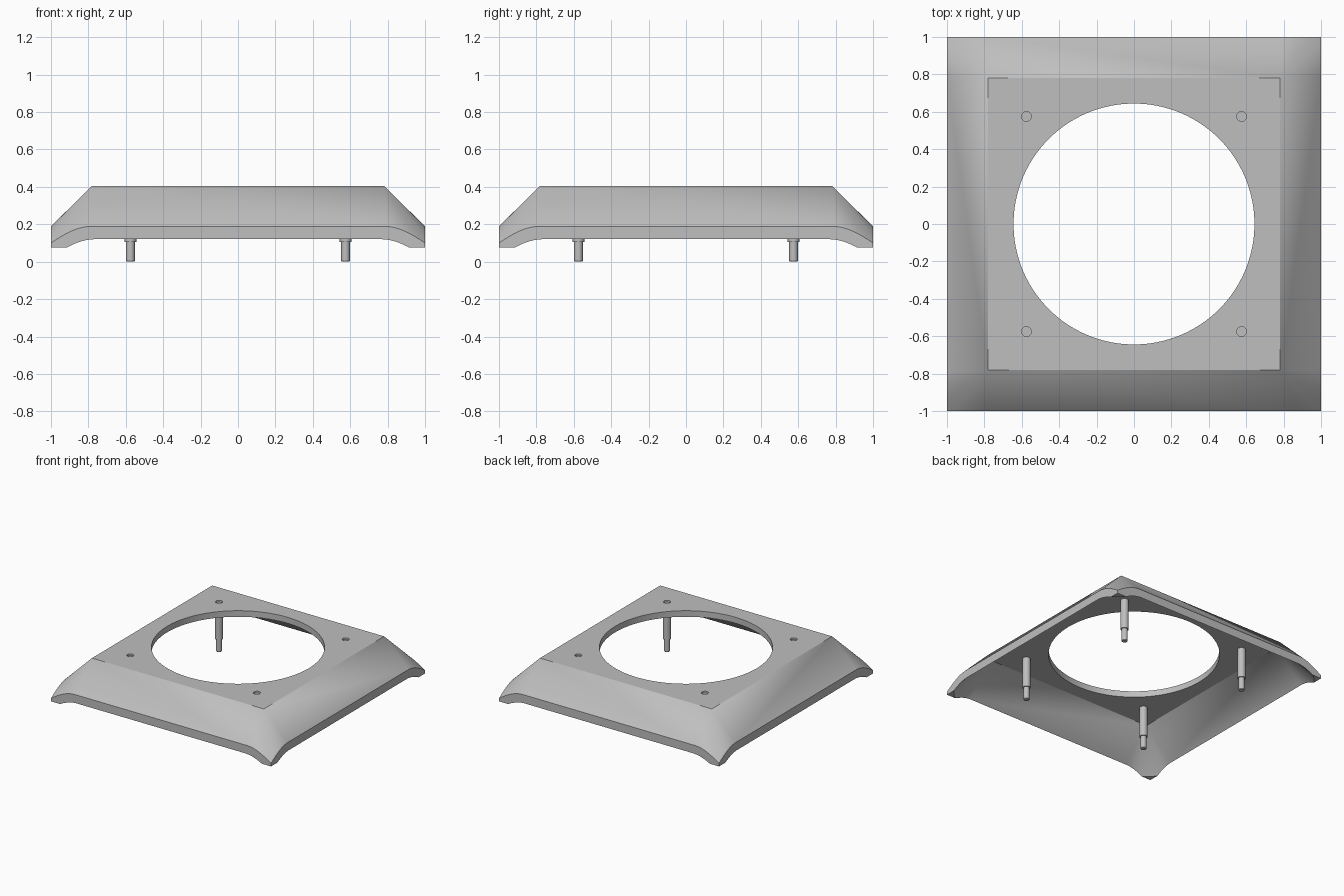
import bpy, bmesh, math
from math import pi, cos, sin

cube = bpy.data.objects.get("Cube")
if cube:
    bpy.data.objects.remove(cube, do_unlink=True)

SLOPE = 0.986        # fall of the sloping skirt
PIN = 0.575          # pin offset from the centre

grey = bpy.data.materials.new("plain grey")
grey.use_nodes = True
colour = (0.52, 0.52, 0.52, 1)
grey.diffuse_color = colour
grey.node_tree.nodes["Principled BSDF"].inputs["Base Color"].default_value = colour


def make_object(name, bm):
    bmesh.ops.recalc_face_normals(bm, faces=bm.faces)
    mesh = bpy.data.meshes.new(name)
    bm.to_mesh(mesh)
    bm.free()
    mesh.materials.append(grey)
    obj = bpy.data.objects.new(name, mesh)
    bpy.context.collection.objects.link(obj)
    return obj


def shade(obj):
    bpy.ops.object.select_all(action='DESELECT')
    obj.select_set(True)
    bpy.context.view_layer.objects.active = obj
    bpy.ops.object.shade_smooth_by_angle(angle=math.radians(25))


def hipped_block(name, half, top, bottom=-0.1, steps=20):
    """Square top whose sides slope evenly outward, with conical corners."""
    bm = bmesh.new()
    reach = (top - bottom) / SLOPE
    for k in range(4):
        a0 = k * pi / 2
        cx = half * (1 if k in (0, 3) else -1)
        cy = half * (1 if k in (0, 1) else -1)
        bm.verts.new((cx, cy, top))
        for i in range(steps + 1):
            a = a0 + i / steps * pi / 2
            bm.verts.new((cx + reach * cos(a), cy + reach * sin(a), bottom))
    bmesh.ops.convex_hull(bm, input=bm.verts)
    bmesh.ops.dissolve_limit(bm, angle_limit=0.01, verts=bm.verts, edges=bm.edges)
    return make_object(name, bm)


def cylinder(name, radius, low, high, x=0, y=0, sides=32):
    bm = bmesh.new()
    bmesh.ops.create_cone(bm, cap_ends=True, segments=sides, radius1=radius,
                          radius2=radius, depth=high - low)
    bmesh.ops.translate(bm, verts=bm.verts, vec=(x, y, (low + high) / 2))
    return make_object(name, bm)


def box(name, half, low, high):
    bm = bmesh.new()
    bmesh.ops.create_cube(bm, size=1)
    for v in bm.verts:
        v.co = (v.co.x * 2 * half, v.co.y * 2 * half, low if v.co.z < 0 else high)
    return make_object(name, bm)


def revolve(name, profile, x, y, sides=32):
    bm = bmesh.new()
    rings = [[bm.verts.new((x + r * cos(2 * pi * i / sides),
                            y + r * sin(2 * pi * i / sides), z))
              for i in range(sides)] for r, z in profile]
    for a, b in zip(rings, rings[1:]):
        for i in range(sides):
            j = (i + 1) % sides
            bm.faces.new((a[i], a[j], b[j], b[i]))
    bm.faces.new(rings[0])
    bm.faces.new(rings[-1])
    return make_object(name, bm)


# Cover: sloping shell trimmed to a square, hollowed, with a round opening
cover = hipped_block("cover", 0.781, 0.405)
cutters = [(box("trim_box", 1, 0.075, 1), 'INTERSECT'),
           (hipped_block("hollow", 0.762, 0.355), 'DIFFERENCE'),
           (cylinder("opening", 0.644, 0.2, 0.6, sides=128), 'DIFFERENCE')]

corners = [(sx * PIN, sy * PIN) for sx in (-1, 1) for sy in (-1, 1)]
# Shallow round recesses above the pins
for x, y in corners:
    cutters.append((cylinder("recess", 0.026, 0.39, 0.5, x, y), 'DIFFERENCE'))

for cutter, operation in cutters:
    mod = cover.modifiers.new(cutter.name, 'BOOLEAN')
    mod.operation = operation
    mod.solver = 'EXACT'
    mod.object = cutter

# Bake the cuts and drop the cutters
bpy.context.view_layer.update()
graph = bpy.context.evaluated_depsgraph_get()
baked = bpy.data.meshes.new_from_object(cover.evaluated_get(graph))
cover.modifiers.clear()
cover.data = baked
for cutter, _ in cutters:
    bpy.data.objects.remove(cutter, do_unlink=True)
shade(cover)

# Stepped mounting pins
for x, y in corners:
    side = "left" if x > 0 else "right"
    end = "front" if y < 0 else "back"
    pin = revolve(f"{end}_{side}_pin",
                  [(0.031, 0.36), (0.031, 0.105), (0.023, 0.105),
                   (0.023, 0.005), (0.019, 0)], x, y)
    shade(pin)
